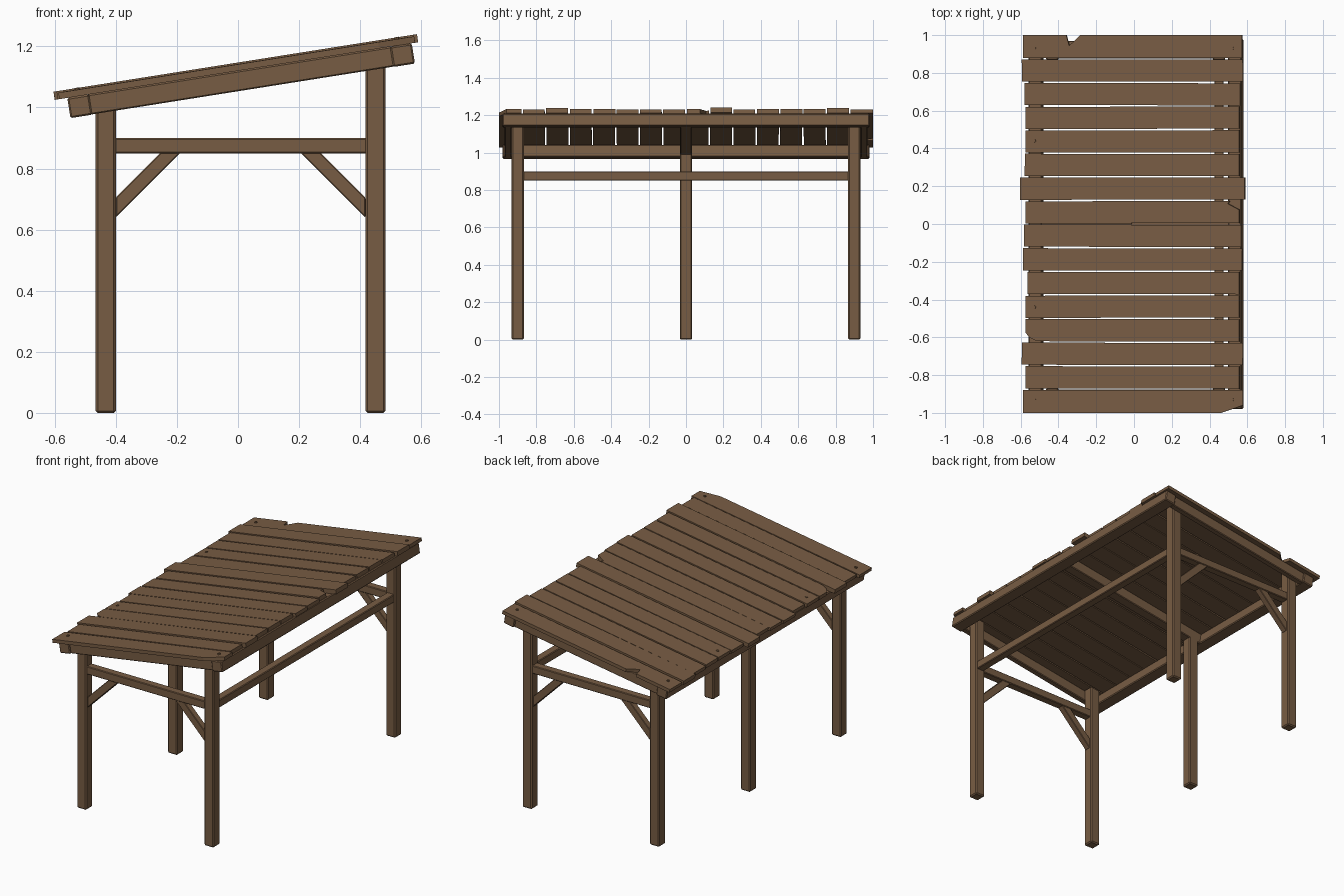
import bpy, bmesh, math, random
from mathutils import Matrix, Vector

random.seed(4)
cube = bpy.data.objects.get("Cube")
if cube:
    bpy.data.objects.remove(cube)

wood = bpy.data.materials.new("brown_wood")
wood.use_nodes = True
colour = (0.187, 0.108, 0.057, 1)
wood.diffuse_color = colour
bsdf = next(n for n in wood.node_tree.nodes if n.type == "BSDF_PRINCIPLED")
bsdf.inputs["Base Color"].default_value = colour
bsdf.inputs["Roughness"].default_value = 0.9

PITCH = math.radians(9)
SLOPE = math.tan(PITCH)
UNDERSIDE = 1.12          # height of the boards' underside at x = 0
ROOF = Matrix.Translation((0, 0, UNDERSIDE)) @ Matrix.Rotation(-PITCH, 4, "Y")


def prism(name, outline, start, end, plane="xz", matrix=Matrix(), bevel=0.0):
    """Extrude a 2D outline between two depths along the remaining axis."""
    bm = bmesh.new()
    place = (lambda u, v, w: (u, w, v)) if plane == "xz" else (lambda u, v, w: (u, v, w))
    face = bm.faces.new([bm.verts.new(place(u, v, start)) for u, v in outline])
    grown = bmesh.ops.extrude_face_region(bm, geom=[face])["geom"]
    move = Vector(place(0, 0, end - start))
    bmesh.ops.translate(bm, vec=move, verts=[g for g in grown if isinstance(g, bmesh.types.BMVert)])
    bmesh.ops.recalc_face_normals(bm, faces=bm.faces)
    mesh = bpy.data.meshes.new(name)
    bm.to_mesh(mesh)
    bm.free()
    mesh.materials.append(wood)
    obj = bpy.data.objects.new(name, mesh)
    obj.matrix_world = matrix
    bpy.context.collection.objects.link(obj)
    if bevel:
        mod = obj.modifiers.new("chamfer", "BEVEL")
        mod.width = bevel
        mod.segments = 1
    return obj


def rect(x0, x1, z0, z1):
    return [(x0, z0), (x1, z0), (x1, z1), (x0, z1)]


# Posts, with tops cut to the roof slope
LOW, HIGH, HALF = -0.433, 0.45, 0.033
for name, x, y in (("front_low_post", LOW, -0.9), ("middle_low_post", LOW, 0),
                   ("back_low_post", LOW, 0.9), ("front_high_post", HIGH, -0.9),
                   ("back_high_post", HIGH, 0.9)):
    a, b = x - HALF, x + HALF
    prism(name, [(a, 0), (b, 0), (b, UNDERSIDE + SLOPE * b), (a, UNDERSIDE + SLOPE * a)],
          y - HALF, y + HALF, bevel=0.007)

# Tie beams, diagonal braces and rafters at both ends
inner_low, inner_high = LOW + HALF, HIGH - HALF
for end, s in (("front", -1), ("back", 1)):
    prism(end + "_tie_beam", rect(inner_low - 0.01, inner_high + 0.01, 0.85, 0.9),
          s * 0.9 - 0.025, s * 0.9 + 0.025, bevel=0.004)
    for side, x, d in (("low", inner_low, 1), ("high", inner_high, -1)):
        brace = [(x, 0.64), (x, 0.705), (x + d * 0.15, 0.855), (x + d * 0.215, 0.855)]
        prism(f"{end}_{side}_brace", brace, s * 0.9 - 0.02, s * 0.9 + 0.02, bevel=0.003)
    prism(end + "_rafter", rect(-0.5, 0.51, -0.066, 0), s * 0.933, s * 0.97,
          matrix=ROOF, bevel=0.004)

# Side rail on the tall side, eave beams and middle rafter
prism("side_rail", rect(HIGH - 0.025, HIGH + 0.025, 0.85, 0.9), -0.88, 0.88, bevel=0.004)
prism("middle_rafter", rect(-0.5, 0.51, -0.066, 0), -0.032, 0.032, matrix=ROOF, bevel=0.004)
for name, x in (("low_eave_beam", -0.53), ("high_eave_beam", 0.54)):
    prism(name, rect(x - 0.036, x + 0.036, -0.067, 0), -0.98, 0.98, matrix=ROOF, bevel=0.005)

# Roof boards from front to back, each given by its two overhangs
ENDS = [(0.585, 0.58), (0.57, 0.56), (0.59, 0.58), (0.57, 0.56), (0.57, 0.56), (0.56, 0.56),
        (0.585, 0.575), (0.58, 0.57), (0.57, 0.56), (0.6, 0.59), (0.575, 0.56), (0.57, 0.56),
        (0.57, 0.56), (0.575, 0.565), (0.59, 0.58), (0.585, 0.575)]
STEP = 2 / len(ENDS)
for i, (left, right) in enumerate(ENDS):
    x0, x1 = -left / math.cos(PITCH), right / math.cos(PITCH)
    y0 = -1 + i * STEP + (0.004 if i else 0)
    y1 = -1 + (i + 1) * STEP - (0.004 if i < len(ENDS) - 1 else 0)
    corners = {"fl": [(x0, y0)], "fr": [(x1, y0)], "br": [(x1, y1)], "bl": [(x0, y1)]}
    # Broken corners and the splintered back edge
    if i == 0:
        corners["fr"] = [(x1 - 0.12, y0), (x1, y0 + 0.04)]
    elif i == 3:
        corners["fl"] = [(x0, y0 + 0.045), (x0 + 0.02, y0 + 0.02), (x0 + 0.06, y0)]
    elif i == 8:
        corners["br"] = [(x1, y0 + 0.07), (x1 - 0.06, y1 - 0.015), (x1 - 0.05, y1)]
    elif i == len(ENDS) - 1:
        corners["bl"] = [(-0.285, y1), (-0.32, y1 - 0.035), (-0.345, y1 - 0.055),
                         (-0.36, y1), (x0, y1)]
    outline = [p for key in ("fl", "fr", "br", "bl") for p in corners[key]]
    skew = 0 if i in (0, len(ENDS) - 1) else random.uniform(-0.003, 0.003)
    centre = Matrix.Translation((0, (y0 + y1) / 2, 0))
    turn = centre @ Matrix.Rotation(skew, 4, "Z") @ centre.inverted()
    thick = 0.022 + random.uniform(-0.002, 0.003)
    if i in (2, 9, 14):
        thick = 0.027
    prism(f"roof_board_{i + 1}", outline, 0, thick, "xy", ROOF @ turn)

# Nail heads
for i, (x, y) in enumerate([(-0.53, -0.93), (0.53, -0.93), (-0.53, 0.93), (0.53, 0.93),
                            (-0.53, 0.44), (-0.53, -0.44)]):
    ring = [(x + 0.008 * math.cos(k * math.tau / 8), y + 0.008 * math.sin(k * math.tau / 8))
            for k in range(8)]
    prism(f"nail_head_{i + 1}", ring, 0.015, 0.028, "xy", ROOF)
